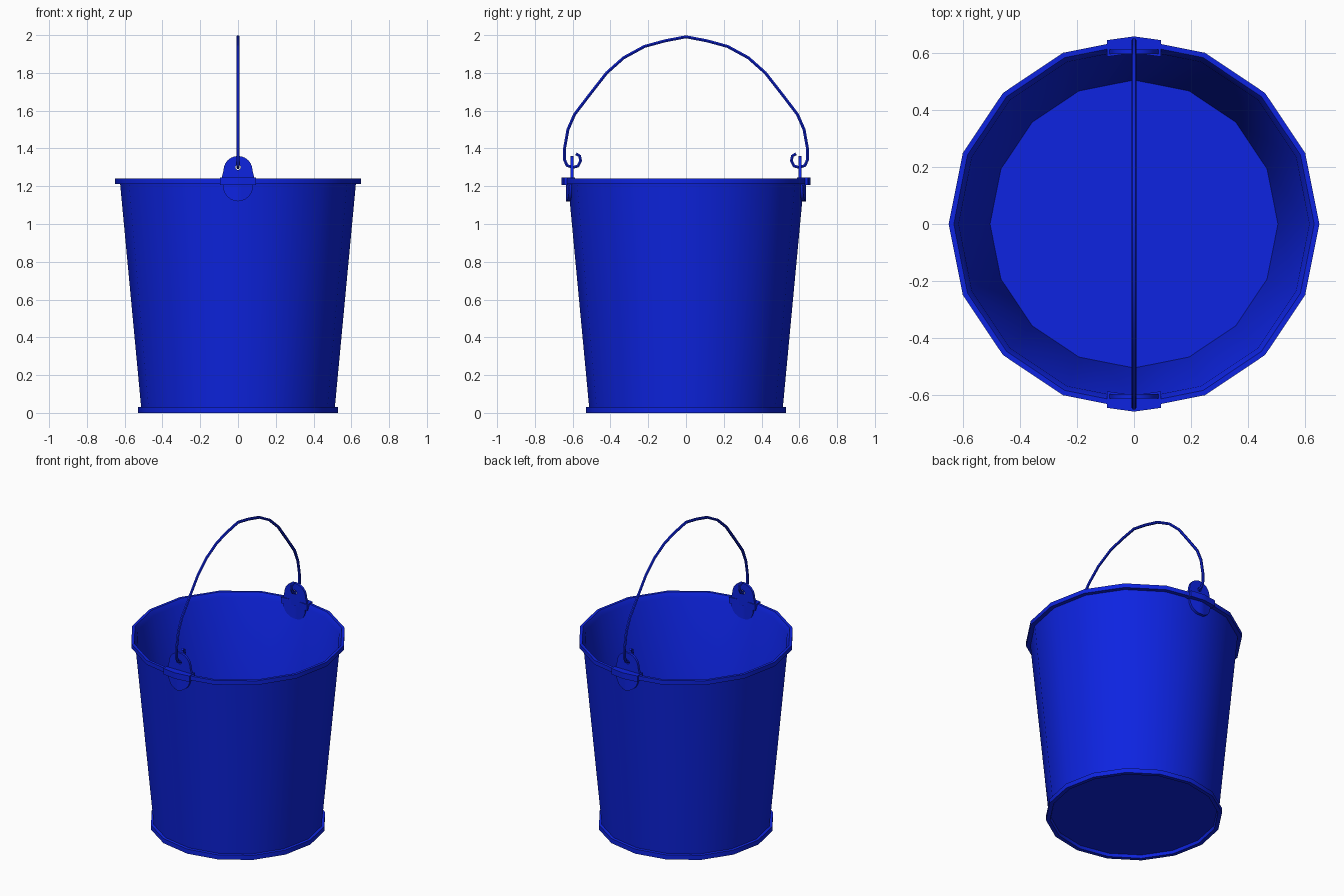
import bpy, bmesh
from math import sin, cos, pi, sqrt, radians

cube = bpy.data.objects.get("Cube")
if cube:
    bpy.data.objects.remove(cube, do_unlink=True)

blue = bpy.data.materials.new("bucket_blue")
blue.use_nodes = True
colour = (0.004, 0.017, 0.75, 1)
blue.diffuse_color = colour
blue.node_tree.nodes["Principled BSDF"].inputs["Base Color"].default_value = colour

SIDES = 16


def add(name, data):
    ob = bpy.data.objects.new(name, data)
    bpy.context.collection.objects.link(ob)
    data.materials.append(blue)
    return ob


def finish(ob, to_mesh=False):
    bpy.ops.object.select_all(action='DESELECT')
    ob.select_set(True)
    bpy.context.view_layer.objects.active = ob
    if to_mesh:
        bpy.ops.object.convert(target='MESH')
    bpy.ops.object.shade_smooth_by_angle(angle=radians(35))


def mesh_object(name, bm):
    bmesh.ops.recalc_face_normals(bm, faces=bm.faces)
    me = bpy.data.meshes.new(name)
    bm.to_mesh(me)
    bm.free()
    ob = add(name, me)
    finish(ob)
    return ob


def lathe(name, profile):
    bm = bmesh.new()
    rings = [[bm.verts.new((r * cos(2 * pi * i / SIDES), r * sin(2 * pi * i / SIDES), z))
              for i in range(SIDES)] for r, z in profile]
    for a, b in zip(rings, rings[1:]):
        for i in range(SIDES):
            j = (i + 1) % SIDES
            bm.faces.new((a[i], a[j], b[j], b[i]))
    bm.faces.new(rings[0])
    bm.faces.new(rings[-1])
    return mesh_object(name, bm)


def bent_plate(name, side, half, top, bottom, outer, inner, bend):
    """Solid plate folded at x = 0; bottom is a function of x / half."""
    bm = bmesh.new()
    cols = []
    for i in range(-6, 7):
        t = sin(i / 6 * pi / 2)
        x, drop = t * half, bend * abs(t) * half
        low = bottom(t)
        cols.append([bm.verts.new((x, side * (y - drop), z)) for y, z in
                     ((outer, low), (outer, top), (inner, top), (inner, low))])
    for a, b in zip(cols, cols[1:]):
        for k in range(4):
            n = (k + 1) % 4
            bm.faces.new((a[k], a[n], b[n], b[k]))
    bm.faces.new(cols[0])
    bm.faces.new(cols[-1])
    return mesh_object(name, bm)


# Pail: recessed underside, foot ring, tapered wall, rolled rim, inside
lathe("bucket_body", [
    (0.50, 0.02), (0.505, 0), (0.53, 0), (0.53, 0.03), (0.513, 0.032),
    (0.624, 1.212), (0.65, 1.212), (0.65, 1.24), (0.632, 1.24),
    (0.615, 1.21), (0.505, 0.03)])

# Handle ears: folded lobe below the rim, clip over the rim, pierced tab above
for word, side in (("front", -1), ("back", 1)):
    bent_plate(word + "_ear_lobe", side, 0.08, 1.215,
               lambda t: 1.205 - 0.085 * sqrt(max(0, 1 - t * t)), 0.634, 0.605, 0.2)
    bent_plate(word + "_ear_clip", side, 0.095, 1.245,
               lambda t: 1.206, 0.658, 0.6, 0.14)

    cu = bpy.data.curves.new(word + "_ear_tab", 'CURVE')
    cu.dimensions = '2D'
    cu.fill_mode = 'BOTH'
    cu.extrude = 0.008
    outline = [(-0.095, 1.21), (0.095, 1.21), (0.085, 1.25)]
    outline += [(0.077 * cos(pi * i / 12), 1.283 + 0.077 * sin(pi * i / 12)) for i in range(13)]
    outline += [(-0.085, 1.25)]
    hole = [(0.014 * cos(pi * i / 5), 1.3 + 0.014 * sin(pi * i / 5)) for i in range(10)]
    for pts in (outline, hole):
        sp = cu.splines.new('POLY')
        sp.points.add(len(pts) - 1)
        for p, (x, z) in zip(sp.points, pts):
            p.co = (x, z, 0, 1)
        sp.use_cyclic_u = True
    tab = add(word + "_ear_tab", cu)
    tab.rotation_euler.x = pi / 2
    tab.location.y = side * 0.604
    finish(tab, True)

# Wire handle, hooked through both ears
half_path = [(0.11, 1.97), (0.22, 1.94), (0.33, 1.88), (0.42, 1.80), (0.51, 1.685),
             (0.59, 1.58), (0.625, 1.5), (0.643, 1.4), (0.643, 1.34), (0.63, 1.31),
             (0.6, 1.299), (0.572, 1.307), (0.558, 1.335), (0.563, 1.36), (0.582, 1.372)]
path = [(-y, z) for y, z in reversed(half_path)] + [(0, 1.991)] + half_path
cu = bpy.data.curves.new("wire_handle", 'CURVE')
cu.dimensions = '3D'
cu.bevel_depth = 0.009
cu.bevel_resolution = 1
cu.use_fill_caps = True
sp = cu.splines.new('POLY')
sp.points.add(len(path) - 1)
for p, (y, z) in zip(sp.points, path):
    p.co = (0, y, z, 1)
finish(add("wire_handle", cu), True)
